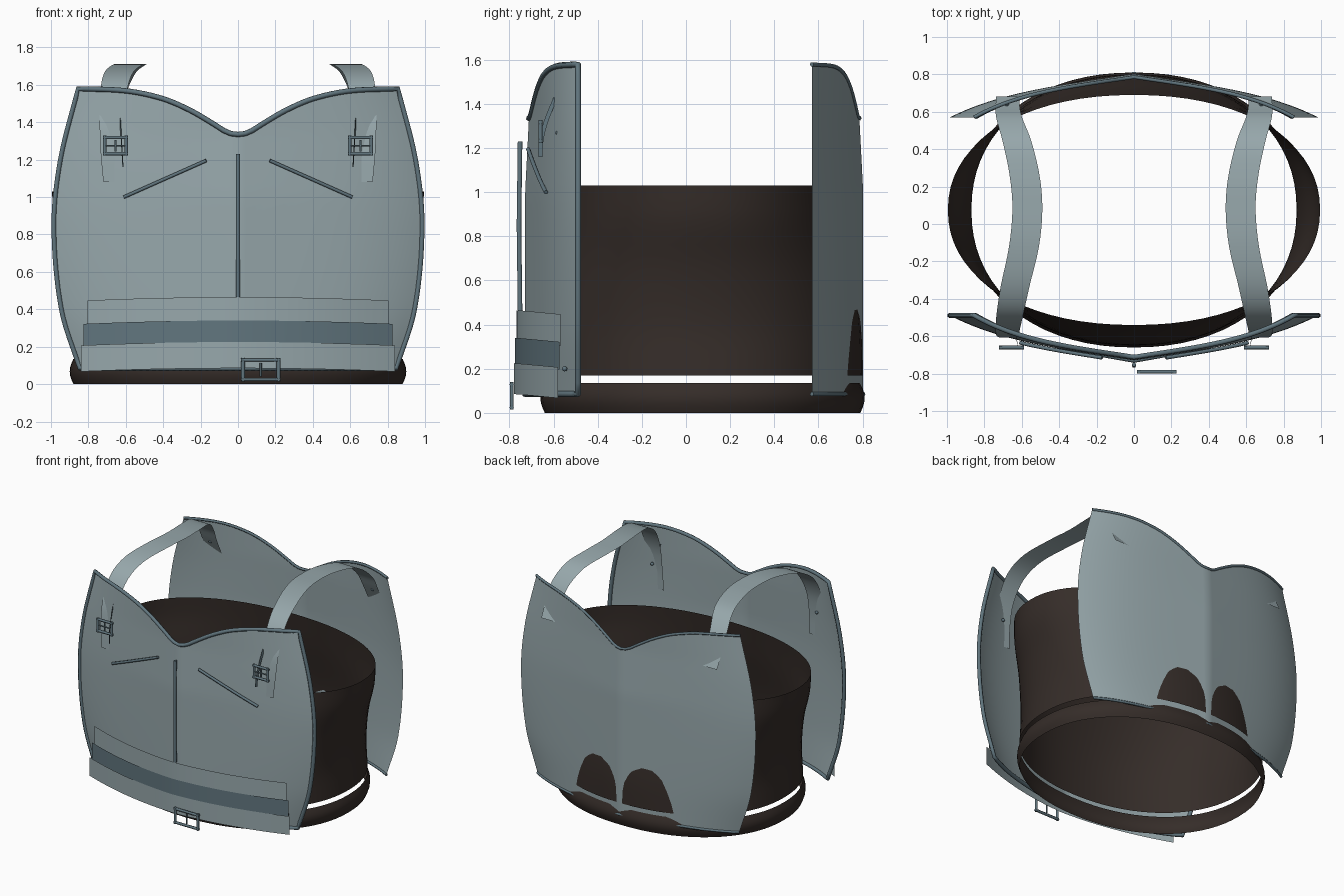
import bpy, bmesh, math

if "Cube" in bpy.data.objects:
    bpy.data.objects.remove(bpy.data.objects["Cube"])


def material(name, rgb):
    m = bpy.data.materials.new(name)
    m.diffuse_color = (*rgb, 1)
    m.use_nodes = True
    m.node_tree.nodes["Principled BSDF"].inputs["Base Color"].default_value = m.diffuse_color
    return m


STEEL = material("steel", (0.31, 0.39, 0.41))
TRIM = material("dark_steel", (0.12, 0.18, 0.21))
LEATHER = material("leather", (0.036, 0.026, 0.022))


def interp(pts, t):
    """Smooth value through a list of (position, value) points."""
    n = len(pts)
    if t <= pts[0][0]:
        return pts[0][1]

    def slope(k):
        lo, hi = max(k - 1, 0), min(k + 1, n - 1)
        return (pts[hi][1] - pts[lo][1]) / (pts[hi][0] - pts[lo][0])

    for i in range(n - 1):
        (a, p), (b, q) = pts[i], pts[i + 1]
        if t <= b:
            s, h = (t - a) / (b - a), b - a
            return ((2*s**3 - 3*s*s + 1) * p + (s**3 - 2*s*s + s) * h * slope(i)
                    + (3*s*s - 2*s**3) * q + (s**3 - s*s) * h * slope(i + 1))
    return pts[-1][1]


def sheet(name, fn, nu, nv, mat, closed=False):
    """Grid surface from fn(a, b) with a, b in 0..1."""
    bm = bmesh.new()
    cols = nu if closed else nu + 1
    rows = [[bm.verts.new(fn(i / nu, j / nv)) for i in range(cols)] for j in range(nv + 1)]
    for j in range(nv):
        for i in range(nu):
            k = (i + 1) % cols
            bm.faces.new((rows[j][i], rows[j][k], rows[j + 1][k], rows[j + 1][i]))
    me = bpy.data.meshes.new(name)
    bm.to_mesh(me)
    bm.free()
    ob = bpy.data.objects.new(name, me)
    bpy.context.collection.objects.link(ob)
    me.materials.append(mat)
    bpy.context.view_layer.objects.active = ob
    ob.select_set(True)
    bpy.ops.object.shade_smooth_by_angle(angle=math.radians(35))
    ob.select_set(False)


def rod(name, pts, r, mat, cyclic=False):
    """Round bar along a list of points."""
    cu = bpy.data.curves.new(name, "CURVE")
    cu.dimensions = "3D"
    cu.bevel_depth = r
    cu.bevel_resolution = 1
    cu.use_fill_caps = True
    sp = cu.splines.new("POLY")
    sp.points.add(len(pts) - 1)
    for p, co in zip(sp.points, pts):
        p.co = (*co, 1)
    sp.use_cyclic_u = cyclic
    cu.materials.append(mat)
    ob = bpy.data.objects.new(name, cu)
    bpy.context.collection.objects.link(ob)


# Plate shape: heart neckline, bulging sides, shallow V in plan
NECK = [(0, 1.335), (0.05, 1.344), (0.13, 1.395), (0.25, 1.465), (0.4, 1.527), (0.6, 1.568), (0.88, 1.58)]
WIDTH = [(0.08, 0.845), (0.4, 0.945), (0.85, 0.985), (1.2, 0.95), (1.58, 0.855)]


def plate_depth(u):
    return 0.15 * abs(u) + 0.09 * u**4


def plate_point(a, b, side):
    u = 2 * a - 1
    top = interp(NECK, abs(u) * 0.86)
    z = 0.085 + b * (top - 0.085)
    centre, k = (-0.729, 1.0) if side < 0 else (0.803, 0.97)
    lean = 0.018 * min(max((z - 1.0) / 0.35, 0), 1) * (1 - abs(u))
    return (u * interp(WIDTH, z), centre - side * (plate_depth(u) * k + lean), z)


for label, side in (("front", -1), ("back", 1)):
    sheet(label + "_plate", lambda a, b: plate_point(a, b, side), 48, 28, STEEL)
    top = [plate_point(i / 48, 1, side) for i in range(49)]
    bottom = [plate_point(i / 48, 0, side) for i in range(49)]
    left = [plate_point(0, i / 28, side) for i in range(1, 28)]
    right = [plate_point(1, i / 28, side) for i in range(1, 28)]
    if side < 0:
        rod("front_rim", top + right[::-1] + bottom[::-1] + left, 0.014, TRIM, True)
    else:
        rod("back_neck_rim", top, 0.01, TRIM)
        rod("back_hem_rim", bottom, 0.01, TRIM)

# Leather liner, wide at the chest and deep at the waist
RX = [(0.17, 0.88), (0.4, 0.87), (0.65, 0.91), (0.88, 0.98), (1.03, 0.995)]
RY = [(0.17, 0.725), (0.35, 0.722), (0.52, 0.705), (0.8, 0.65), (1.03, 0.615)]


def oval(a, rx, ry, z):
    """Slightly squared ellipse around the body."""
    c, s = math.cos(a * math.tau), math.sin(a * math.tau)
    return (rx * math.copysign(abs(c)**0.93, c), 0.075 + ry * math.copysign(abs(s)**0.93, s), z)


def liner(a, b):
    z = 0.17 + 0.86 * b
    return oval(a, interp(RX, z), interp(RY, z), z)


def hem(a, b):
    bulge = 0.02 * math.sin(math.pi * b)
    return oval(a, 0.88 + bulge, 0.715 + bulge, 0.135 * b)


sheet("leather_liner", liner, 72, 16, LEATHER, True)
sheet("leather_hem", hem, 72, 6, LEATHER, True)

# Layered waist bands
for name, lo, hi, w, y0, mat in (("waist_band_top", 0.32, 0.465, 0.805, -0.768, STEEL),
                                 ("waist_band_middle", 0.215, 0.34, 0.825, -0.774, TRIM),
                                 ("waist_band_bottom", 0.085, 0.225, 0.84, -0.78, STEEL)):
    def band(a, b):
        u = 2 * a - 1
        y = y0 + 0.03 * abs(u) + 0.17 * u * u
        return (u * w, y, lo + (hi - lo) * b - 0.018 * u * u)
    sheet(name, band, 32, 2, mat)

# Raised centre bar
rod("centre_bar", [(0, -0.752, 0.46), (0, -0.757, 0.85), (0, -0.752, 1.23)], 0.012, TRIM)


def buckle(name, x, y, z, w, h, r):
    for s in (-1, 1):
        rod(name + "_frame_side", [(x + s * w, y, z - h - r), (x + s * w, y, z + h + r)], r, TRIM)
        rod(name + "_frame_rail", [(x - w - r, y, z + s * h), (x + w + r, y, z + s * h)], r, TRIM)
    rod(name + "_pin", [(x, y, z - h * 0.7), (x, y, z + h * 0.7)], r * 0.6, TRIM)


buckle("waist_buckle", 0.122, -0.79, 0.077, 0.095, 0.052, 0.01)

# Strap path as x, y, z, half width
STRAP = [(0.665, -0.606, 1.08, 0.055), (0.675, -0.596, 1.25, 0.06), (0.675, -0.563, 1.43, 0.065),
         (0.662, -0.475, 1.585, 0.072), (0.635, -0.33, 1.67, 0.077), (0.588, -0.12, 1.708, 0.08),
         (0.57, 0.08, 1.71, 0.08), (0.585, 0.26, 1.70, 0.08), (0.625, 0.44, 1.663, 0.077),
         (0.665, 0.56, 1.56, 0.07), (0.675, 0.62, 1.45, 0.065), (0.675, 0.682, 1.33, 0.062)]
LANES = [[(i, p[k]) for i, p in enumerate(STRAP)] for k in range(4)]

for s, label in ((-1, "left"), (1, "right")):
    def strap(a, b):
        x, y, z, w = (interp(lane, b * (len(STRAP) - 1)) for lane in LANES)
        return (s * (x + (2 * a - 1) * w), y, z)
    sheet(label + "_shoulder_strap", strap, 4, 44, STEEL)

    # Chest buckle and its loose tongue
    buckle(label + "_chest_buckle", s * 0.655, -0.66, 1.275, 0.058, 0.043, 0.01)
    rod(label + "_chest_buckle_bar", [(s * 0.60, -0.66, 1.275), (s * 0.71, -0.66, 1.275)], 0.005, TRIM)

    def tongue(a, b):
        return (s * (0.628 - 0.016 * b + 0.006 * a),
                -0.60 - 0.07 * math.sin(b * 1.7) + 0.02 * a, 1.43 - 0.27 * b)
    sheet(label + "_buckle_tongue", tongue, 1, 8, TRIM)

    # Slanted chest bars following the plate
    bar = []
    for i in range(9):
        x = 0.17 + 0.44 * i / 8
        z = 1.195 - 0.195 * i / 8
        bar.append((s * x, -0.742 + plate_depth(x / interp(WIDTH, z)), z))
    rod(label + "_chest_bar", bar, 0.01, TRIM)

    # Rivets
    for x, y, z in ((0.69, -0.58, 1.27), (0.80, -0.55, 0.2), (0.68, 0.64, 1.42)):
        bpy.ops.mesh.primitive_uv_sphere_add(segments=10, ring_count=6, radius=0.012,
                                             location=(s * x, y, z))
        ob = bpy.context.object
        ob.name = label + "_rivet"
        ob.data.materials.append(TRIM)
        bpy.ops.object.shade_smooth()
        ob.select_set(False)
